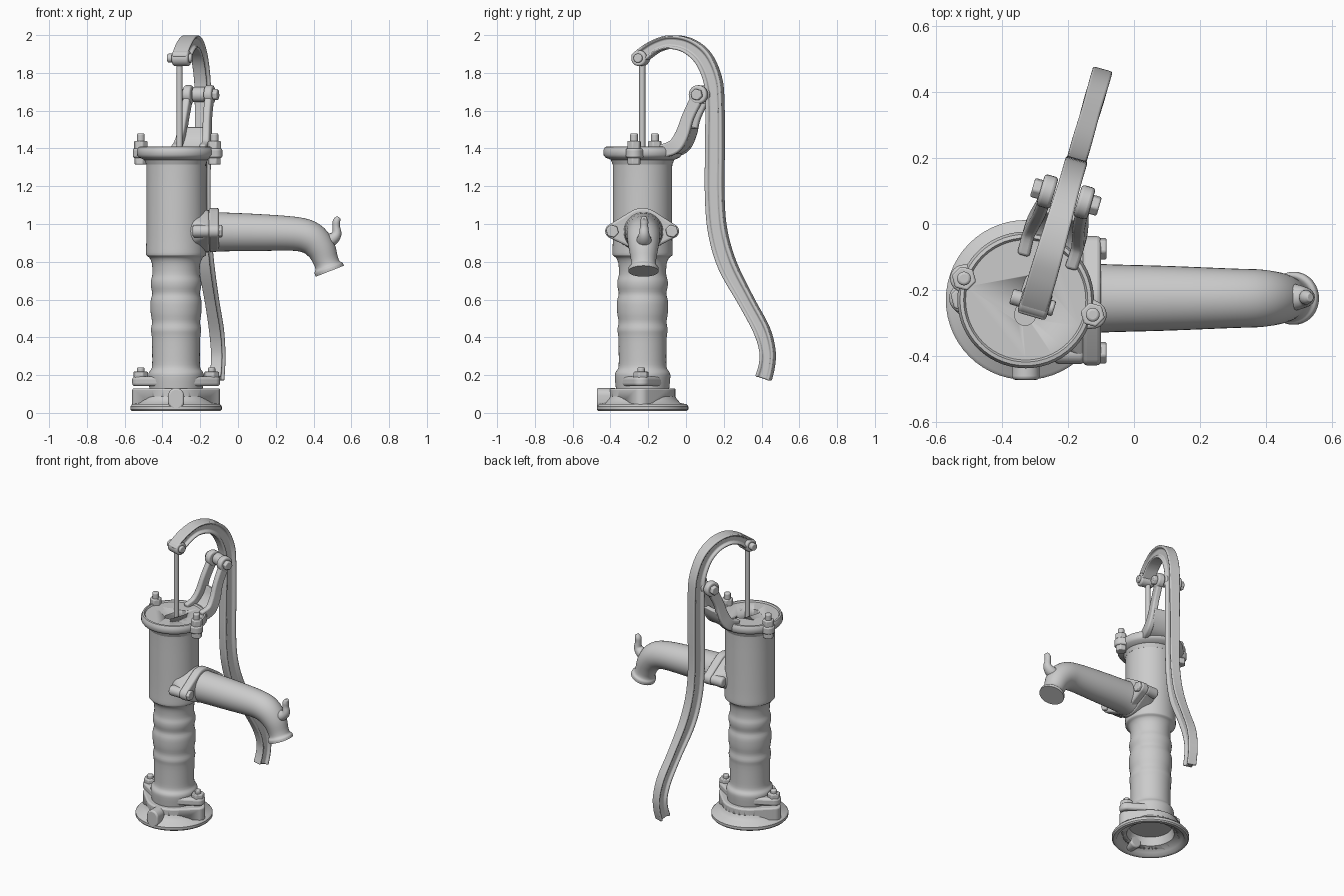
import bpy, bmesh
from math import sin, cos, pi, radians
from mathutils import Vector as V

if "Cube" in bpy.data.objects:
    bpy.data.objects.remove(bpy.data.objects["Cube"])

CX, CY = -0.328, -0.23                      # pump axis
SIDE = V((1, -0.29, 0)).normalized()        # perpendicular to the handle plane


def H(y, z, w=0):
    """Point in the vertical handle plane, offset sideways by w."""
    return V((-0.23 + 0.29 * y, y, z)) + SIDE * w


def finish(name, bm, bevel=0.0, angle=40):
    bmesh.ops.recalc_face_normals(bm, faces=bm.faces)
    me = bpy.data.meshes.new(name)
    bm.to_mesh(me)
    bm.free()
    ob = bpy.data.objects.new(name, me)
    bpy.context.collection.objects.link(ob)
    bpy.ops.object.select_all(action='DESELECT')
    ob.select_set(True)
    bpy.context.view_layer.objects.active = ob
    bpy.ops.object.shade_smooth_by_angle(angle=radians(angle))
    if bevel:
        m = ob.modifiers.new("soft_edges", 'BEVEL')
        m.width, m.segments, m.limit_method = bevel, 3, 'ANGLE'
        m.angle_limit = radians(40)
    return ob


def circle(n):
    return [(cos(2 * pi * i / n), sin(2 * pi * i / n)) for i in range(n)]


def loft(name, rings, bevel=0.0, angle=40):
    bm = bmesh.new()
    rows = [[bm.verts.new(p) for p in r] for r in rings]
    n = len(rows[0])
    for a, b in zip(rows, rows[1:]):
        for i in range(n):
            j = (i + 1) % n
            bm.faces.new((a[i], a[j], b[j], b[i]))
    bm.faces.new(rows[0])
    bm.faces.new(rows[-1])
    return finish(name, bm, bevel, angle)


def lathe(name, profile, x=CX, y=CY, n=56):
    return loft(name, [[V((x + r * c, y + r * s, z)) for c, s in circle(n)]
                       for r, z in profile])


def smooth(pts, k):
    """Catmull-Rom resampling; works on tuples of any length."""
    pts = [V(p) for p in pts]
    out = []
    for i in range(len(pts) - 1):
        p0, p1 = pts[max(i - 1, 0)], pts[i]
        p2, p3 = pts[i + 1], pts[min(i + 2, len(pts) - 1)]
        for j in range(k):
            t = j / k
            out.append(0.5 * (2 * p1 + (p2 - p0) * t + (2 * p0 - 5 * p1 + 4 * p2 - p3) * t * t
                              + (3 * p1 - p0 - 3 * p2 + p3) * t ** 3))
    return out + [pts[-1]]


def sweep(name, path, scales, section, side, bevel=0.0, angle=40):
    """Sweep a (side, normal) section along a path, scaled per point."""
    rings = []
    for i, p in enumerate(path):
        t = path[min(i + 1, len(path) - 1)] - path[max(i - 1, 0)]
        nrm = t.cross(side).normalized()
        su, sv = scales[i]
        rings.append([p + side * u * su + nrm * v * sv for u, v in section])
    return loft(name, rings, bevel, angle)


def rod(name, a, b, r, n=20, bevel=0.0):
    a, b = V(a), V(b)
    side = (b - a).orthogonal().normalized()
    return sweep(name, [a, b], [(r, r)] * 2, circle(n), side, bevel)


def hull(name, discs, axis='Z', bevel=0.01):
    """Convex hull of discs (x, y, z, radius) facing along an axis."""
    bm = bmesh.new()
    for x, y, z, r in discs:
        for c, s in circle(32):
            o = {'X': (0, c, s), 'Y': (c, 0, s), 'Z': (c, s, 0)}[axis]
            bm.verts.new(V((x, y, z)) + V(o) * r)
    res = bmesh.ops.convex_hull(bm, input=bm.verts)
    junk = {g for k in ('geom_interior', 'geom_unused') for g in res[k]
            if isinstance(g, bmesh.types.BMVert)}
    bmesh.ops.delete(bm, geom=list(junk), context='VERTS')
    bmesh.ops.dissolve_limit(bm, angle_limit=radians(1), verts=bm.verts, edges=bm.edges)
    return finish(name, bm, bevel)


def cut(ob, cutter):
    m = ob.modifiers.new("opening", 'BOOLEAN')
    m.object, m.operation = cutter, 'DIFFERENCE'
    cutter.hide_render = True
    cutter.display_type = 'WIRE'


# Base: round foot, lugged block, hollow underside, drain boss
foot = lathe("base_foot", [(.235, .01), (.242, .018), (.242, .035), (.232, .046),
                           (.2, .052), (.18, .075), (.16, .12)])
lugs = [(-.515, -.225, .045), (-.14, -.238, .045)]
block = hull("base_block", [(x, y, z, r) for z in (.03, .13)
                            for x, y, r in lugs + [(CX, CY, .175)]])
hollow = lathe("base_hollow_cutter", [(.225, -.01), (.2, .03), (.15, .05), (.135, .105)])
cut(foot, hollow)
cut(block, hollow)
hull("drain_boss", [(CX, y, z, .042) for y in (-.472, -.37) for z in (.06, .09)], 'Y')

# Pipe flange with its two bolts
hull("pipe_flange", [(x, y, z, r) for z in (.142, .192)
                     for x, y, r in lugs + [(CX, CY, .14)]], bevel=.014)
for k, (x, y, r) in enumerate(lugs):
    rod(f"base_nut_{k}", (x, y, .18), (x, y, .218), .042, 6, .006)
    rod(f"base_stud_{k}", (x, y, .18), (x, y, .24), .02, 16, .006)

# Pipe and barrel
lathe("pipe_and_barrel", [(z[0], z[1]) for z in smooth([
    (.14, .12), (.147, .19), (.143, .215), (.128, .24), (.126, .3), (.128, .4), (.133, .44),
    (.127, .48), (.134, .53), (.135, .59), (.126, .63), (.133, .67), (.133, .7), (.125, .735),
    (.128, .79), (.14, .82), (.155, .832), (.159, .85), (.157, .95), (.157, 1.3), (.162, 1.36)], 3)])

# Cap with slot, ears and bolts
cap = lathe("cap", [(.158, 1.315), (.168, 1.34), (.197, 1.352), (.207, 1.366), (.207, 1.392),
                    (.199, 1.408), (.188, 1.41), (.182, 1.4)])
slot = hull("cap_slot_cutter", [(x, y, z, .032) for z in (1.36, 1.45)
                                for x, y in ((-.33, -.275), (-.3, -.18))], bevel=0)
cut(cap, slot)
for k, (x, y) in enumerate([(-.515, -.165), (-.125, -.275)]):
    ix, iy = x + (CX - x) * .35, y + (CY - y) * .35
    hull(f"cap_ear_{k}", [(a, b, z, r) for z in (1.35, 1.4)
                          for a, b, r in ((x, y, .042), (ix, iy, .065))])
    rod(f"cap_bolt_head_{k}", (x, y, 1.315), (x, y, 1.36), .036, 6, .006)
    rod(f"cap_nut_{k}", (x, y, 1.39), (x, y, 1.44), .038, 6, .006)
    rod(f"cap_stud_{k}", (x, y, 1.39), (x, y, 1.48), .021, 16, .008)

# Spout outlet boss and diamond flange
SY, SZ = -.23, .962
tips = (-.39, -.075)
hull("outlet_boss", [(-.29, SY, SZ, .115), (-.15, SY, SZ, .112)]
     + [(-.15, y, SZ, .03) for y in tips], 'X', .012)
hull("spout_flange", [(x, SY, SZ + .008, .115) for x in (-.155, -.1)]
     + [(x, y, SZ, .038) for x in (-.155, -.1) for y in tips], 'X', .012)
for k, y in enumerate(tips):
    rod(f"flange_bolt_{k}", (-.24, y, SZ), (-.15, y, SZ), .034, 16, .012)
    rod(f"flange_nut_{k}", (-.12, y, SZ), (-.083, y, SZ), .035, 6, .006)

# Spout with flared lip and bucket hook
pts = smooth([(-.15, .958, .108), (-.08, .958, .103), (.1, .955, .098), (.3, .948, .09),
              (.385, .925, .087), (.437, .872, .078), (.464, .81, .067), (.474, .782, .068),
              (.479, .768, .079), (.486, .75, .08)], 4)
sweep("spout", [V((p[0], -.225, p[1])) for p in pts], [(p[2], p[2]) for p in pts],
      circle(36), V((0, 1, 0)))
pts = smooth([(.43, .9, .04), (.49, .915, .036), (.522, .945, .026), (.52, .985, .02),
              (.522, 1.015, .02), (.535, 1.035, .012)], 4)
sweep("bucket_hook", [V((p[0], -.222, p[1])) for p in pts],
      [(p[2] * 1.1, p[2]) for p in pts], circle(16), V((0, 1, 0)), .004)

# Handle: I-beam section swept along the curved lever
half = [(.034, -.045), (.034, -.028), (.019, -.022), (.019, .022), (.034, .028), (.034, .045)]
beam = half + [(-u, -v) for u, v in half]
pts = smooth([(-.26, 1.865, 1.2, .8), (-.21, 1.908, 1.25, .8), (-.15, 1.945, 1.25, .75),
              (-.08, 1.963, 1.2, .8), (.01, 1.945, 1.1, .9), (.09, 1.88, 1, 1),
              (.14, 1.77, 1, 1), (.153, 1.65, 1, 1), (.153, 1.4, .95, 1.05), (.152, 1.15, .9, 1.05),
              (.168, .96, .9, 1.05), (.22, .78, .9, 1.05), (.32, .59, .85, .9),
              (.4, .44, .9, .9), (.431, .33, .9, .85), (.428, .25, .9, .85), (.41, .182, .9, .9)], 5)
sweep("handle", [H(p[0], p[1]) for p in pts], [(p[2], p[3]) for p in pts], beam, SIDE, .007, 50)

# Piston rod and its top hinge
rod("piston_rod", H(-.235, 1.3, -.012), H(-.235, 1.87, -.012), .016, 16)
rod("rod_hinge", H(-.24, 1.878, -.045), H(-.24, 1.878, .045), .042, 20, .01)
rod("rod_pin", H(-.24, 1.878, -.075), H(-.24, 1.878, .06), .024, 16, .006)

# Fulcrum bracket: two mirrored arms, lower web, bosses and pin
box = [(-1, -1), (1, -1), (1, 1), (-1, 1)]
for k, s in (("left", -1), ("right", 1)):
    pts = smooth([(-.11, 1.385, .075, .035), (-.04, 1.41, .077, .038), (.0, 1.475, .07, .036),
                  (.03, 1.57, .063, .032), (.085, 1.685, .058, .034)], 5)
    sweep(f"bracket_arm_{k}", [H(p[0], p[1], s * p[2]) for p in pts],
          [(.019, p[3]) for p in pts], box, SIDE, .01)
    rod(f"bracket_boss_{k}", H(.082, 1.685, s * .037), H(.082, 1.685, s * .08), .05, 24, .01)
    rod(f"pivot_nut_{k}", H(.082, 1.685, s * .075), H(.082, 1.685, s * .105), .032, 6, .006)
pts = smooth([(-.09, 1.37), (-.03, 1.395), (.015, 1.45), (.035, 1.51)], 4)
sweep("bracket_web", [H(p[0], p[1]) for p in pts], [(.07, .014)] * len(pts), box, SIDE, .005)
rod("handle_pivot_lug", H(.095, 1.685, -.034), H(.095, 1.685, .034), .04, 24, .006)
